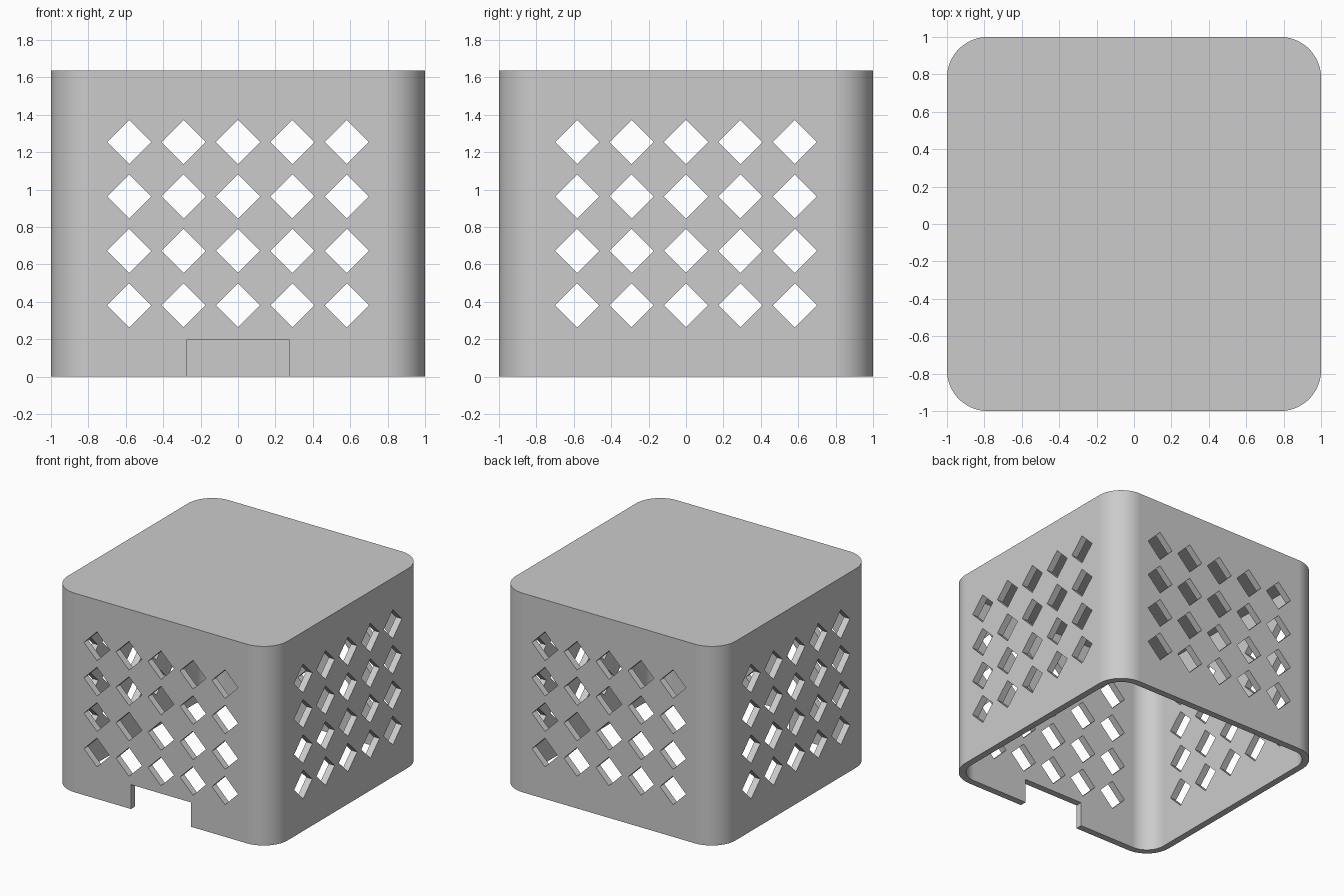
import bpy, bmesh, math
from mathutils import Matrix

if "Cube" in bpy.data.objects:
    bpy.data.objects.remove(bpy.data.objects["Cube"])

U = 2 / 110                # box is 110 wide, 90 tall, in small units
HEIGHT = 90 * U
WALL = 3 * U
RADIUS = 12 * U
PITCH = 16 * U             # spacing of the diamond holes
HOLE = 6.5 * U             # half diagonal of a hole

grey = bpy.data.materials.new("plain_grey")
grey.use_nodes = True
colour = (0.6, 0.6, 0.6, 1)
grey.diffuse_color = colour
grey.node_tree.nodes["Principled BSDF"].inputs["Base Color"].default_value = colour


def make_object(name, bm):
    bmesh.ops.recalc_face_normals(bm, faces=bm.faces[:])
    mesh = bpy.data.meshes.new(name)
    bm.to_mesh(mesh)
    bm.free()
    mesh.materials.append(grey)
    obj = bpy.data.objects.new(name, mesh)
    bpy.context.collection.objects.link(obj)
    return obj


def add_box(bm, size, centre):
    matrix = Matrix.Translation(centre) @ Matrix.Diagonal((*size, 1))
    bmesh.ops.create_cube(bm, size=1, matrix=matrix)


def rounded_box(name, width, z0, z1, radius):
    """Square box with its four upright edges rounded."""
    bm = bmesh.new()
    add_box(bm, (width, width, z1 - z0), (0, 0, (z0 + z1) / 2))
    upright = [e for e in bm.edges
               if abs(e.verts[0].co.z - e.verts[1].co.z) > 0.1]
    bmesh.ops.bevel(bm, geom=upright, offset=radius, segments=20,
                    profile=0.5, affect='EDGES')
    return make_object(name, bm)


def diamond_bars(name, angle):
    """Grid of square bars on edge, running through two opposite walls."""
    bm = bmesh.new()
    side = HOLE * math.sqrt(2)
    turn = Matrix.Rotation(angle, 4, 'Z')
    for col in range(-2, 3):
        for row in range(4):
            place = Matrix.Translation((col * PITCH, 0, 21 * U + row * PITCH))
            spin = Matrix.Rotation(math.pi / 4, 4, 'Y')
            size = Matrix.Diagonal((side, 3, side, 1))
            bmesh.ops.create_cube(bm, size=1, matrix=turn @ place @ spin @ size)
    return make_object(name, bm)


# Outer body
cover = rounded_box("lattice_cover", 2, 0, HEIGHT, RADIUS)

# Hollow inside, open at the bottom
cavity = rounded_box("cavity_cutter", 2 - 2 * WALL, -0.2, HEIGHT - WALL, RADIUS - WALL)

# Notch at the foot of the front wall
bm = bmesh.new()
add_box(bm, (30 * U, 0.4, 22 * U), (0, -1, 0))
notch = make_object("notch_cutter", bm)

# Diamond holes in all four walls
cutters = [cavity, notch,
           diamond_bars("front_back_hole_cutter", 0),
           diamond_bars("side_hole_cutter", math.pi / 2)]

bpy.context.view_layer.objects.active = cover
for obj in bpy.context.selected_objects:
    obj.select_set(False)
cover.select_set(True)
for cutter in cutters:
    cutter.hide_render = True
    mod = cover.modifiers.new("cut", 'BOOLEAN')
    mod.operation = 'DIFFERENCE'
    mod.solver = 'EXACT'
    mod.object = cutter
    bpy.ops.object.modifier_apply(modifier=mod.name)
    bpy.data.objects.remove(cutter)

# Smooth corners, crisp edges, flat walls
bpy.ops.object.shade_smooth_by_angle(angle=math.radians(30))
weighted = cover.modifiers.new("flat_walls", 'WEIGHTED_NORMAL')
weighted.keep_sharp = True
